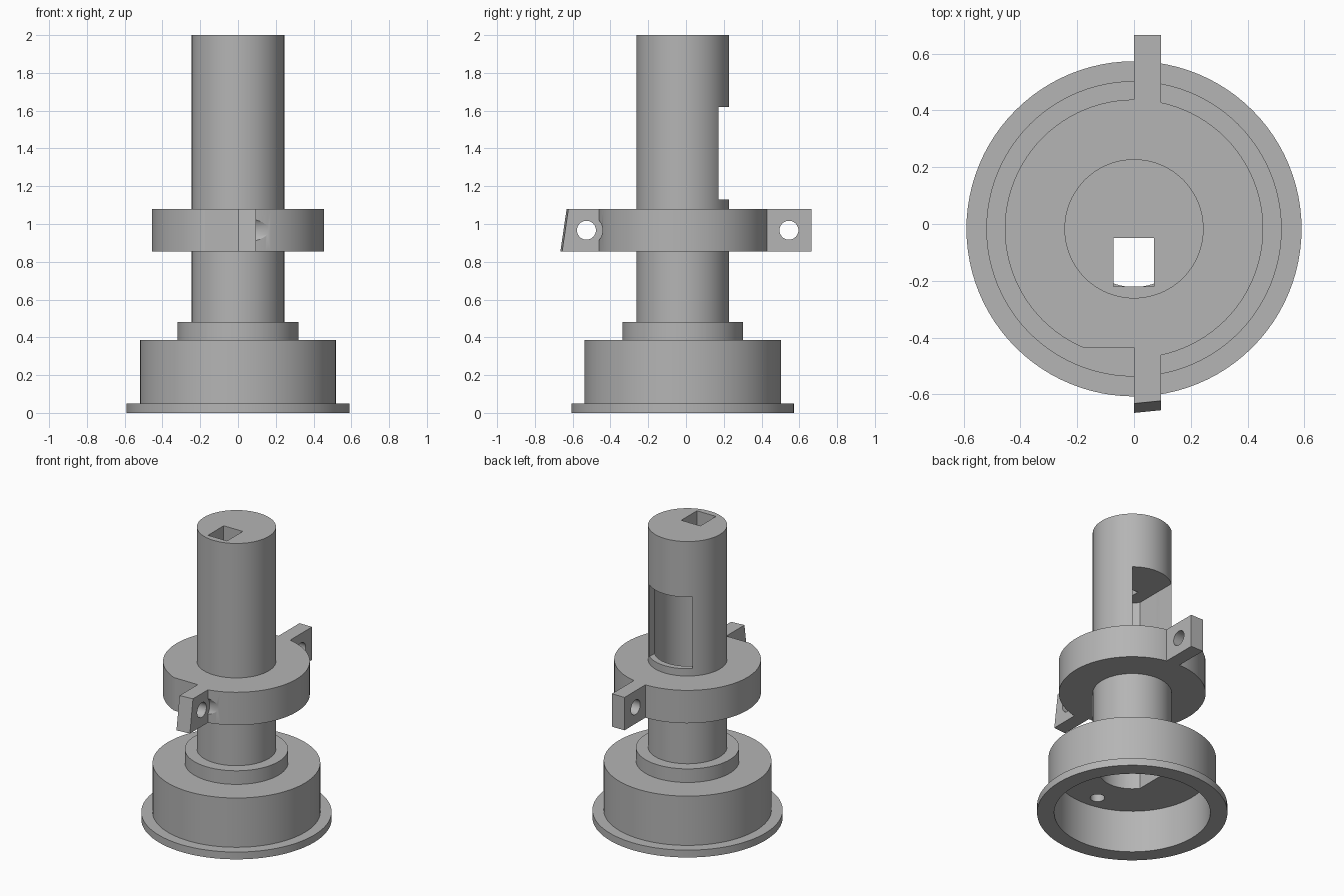
import bpy, bmesh, math
from mathutils import Matrix, Vector

if "Cube" in bpy.data.objects:
    bpy.data.objects.remove(bpy.data.objects["Cube"])

AXIS_Y = -0.017
SEGS = 96

grey = bpy.data.materials.new("plain_grey")
grey.use_nodes = True
grey.diffuse_color = (0.46, 0.46, 0.46, 1)
grey.node_tree.nodes["Principled BSDF"].inputs["Base Color"].default_value = (0.46, 0.46, 0.46, 1)


def finish(bm, name):
    bmesh.ops.recalc_face_normals(bm, faces=bm.faces)
    mesh = bpy.data.meshes.new(name)
    bm.to_mesh(mesh)
    bm.free()
    mesh.materials.append(grey)
    ob = bpy.data.objects.new(name, mesh)
    bpy.context.collection.objects.link(ob)
    return ob


def lathe(name, profile):
    """Closed (radius, z) profile turned about the main axis."""
    bm = bmesh.new()
    rings = []
    for r, z in profile:
        if r == 0:
            rings.append([bm.verts.new((0, AXIS_Y, z))] * SEGS)
        else:
            rings.append([bm.verts.new((r * math.cos(a), AXIS_Y + r * math.sin(a), z))
                          for a in (2 * math.pi * i / SEGS for i in range(SEGS))])
    for k, lower in enumerate(rings):
        upper = rings[(k + 1) % len(rings)]
        if lower[0] is lower[1] and upper[0] is upper[1]:
            continue
        for i in range(SEGS):
            j = (i + 1) % SEGS
            bm.faces.new(dict.fromkeys((lower[i], lower[j], upper[j], upper[i])))
    return finish(bm, name)


def box(name, lo, hi):
    lo, hi = Vector(lo), Vector(hi)
    bm = bmesh.new()
    bmesh.ops.create_cube(bm, size=1, matrix=Matrix.Translation((lo + hi) / 2)
                          @ Matrix.Diagonal((*(hi - lo), 1)))
    return finish(bm, name)


def rod(name, centre, radius, length, along_x=False):
    bm = bmesh.new()
    turn = Matrix.Rotation(math.pi / 2, 4, 'Y') if along_x else Matrix()
    bmesh.ops.create_cone(bm, cap_ends=True, segments=48, radius1=radius, radius2=radius,
                          depth=length, matrix=Matrix.Translation(centre) @ turn)
    return finish(bm, name)


def cut(ob, cutter, operation='DIFFERENCE', keep=False):
    cutter.hide_render = True
    mod = ob.modifiers.new("cut", 'BOOLEAN')
    mod.object, mod.operation, mod.solver = cutter, operation, 'EXACT'
    bpy.context.view_layer.objects.active = ob
    bpy.ops.object.modifier_apply(modifier=mod.name)
    if not keep:
        bpy.data.objects.remove(cutter)


# Turned parts
base = lathe("base_housing", [(0, 0.29), (0.484, 0.29), (0.484, 0), (0.59, 0), (0.59, 0.05),
                              (0.52, 0.05), (0.52, 0.387), (0.32, 0.387), (0.32, 0.48), (0, 0.48)])
shaft = lathe("hollow_shaft", [(0, 0.48), (0.245, 0.48), (0.245, 2), (0, 2)])
collar = lathe("collar", [(0.24, 0.855), (0.455, 0.855), (0.455, 1.08), (0.24, 1.08)])

# D-shaped bore through base and shaft
bore = lathe("bore_cutter", [(0, 0.2), (0.205, 0.2), (0.205, 1.62), (0, 1.62)])
cut(bore, box("flat_cutter", (-0.5, -0.5, 0), (-0.165, 0.5, 2)))
cut(base, bore, keep=True)
cut(shaft, bore)

# Back window and square socket in the top of the shaft
cut(shaft, box("window_cutter", (-0.165, 0, 1.13), (0.155, 0.5, 1.62)))
cut(shaft, box("socket_cutter", (-0.073, -0.22, 1.5), (0.071, -0.05, 2.1)))

# Blind hole in the base ceiling
cut(base, rod("blind_hole_cutter", (-0.04, -0.40, 0.29), 0.045, 0.14))

# Collar flat and scallop beside the front lug
cut(collar, box("collar_flat_cutter", (-0.4, -0.7, 0.8), (0.05, -0.435, 1.2)))
cut(collar, rod("scallop_cutter", (0.195, -0.527, 0.967), 0.085, 0.2, True))

# Lugs with cross holes
front_lug = box("front_lug", (0, -0.665, 0.855), (0.095, -0.4, 1.08))
for v in front_lug.data.vertices:
    if v.co.y < -0.6:
        v.co.y += 0.1 * v.co.x + (0.033 if v.co.z > 1 else 0)
back_lug = box("back_lug", (0, 0.4, 0.855), (0.095, 0.665, 1.08))
for lug, y in ((front_lug, -0.527), (back_lug, 0.545)):
    cut(lug, rod("lug_hole_cutter", (0.05, y, 0.967), 0.05, 0.4, True))

# Smooth round walls, crisp edges
for ob in (base, shaft, collar, front_lug, back_lug):
    bpy.ops.object.select_all(action='DESELECT')
    ob.select_set(True)
    bpy.context.view_layer.objects.active = ob
    bpy.ops.object.shade_smooth_by_angle(angle=math.radians(25))
